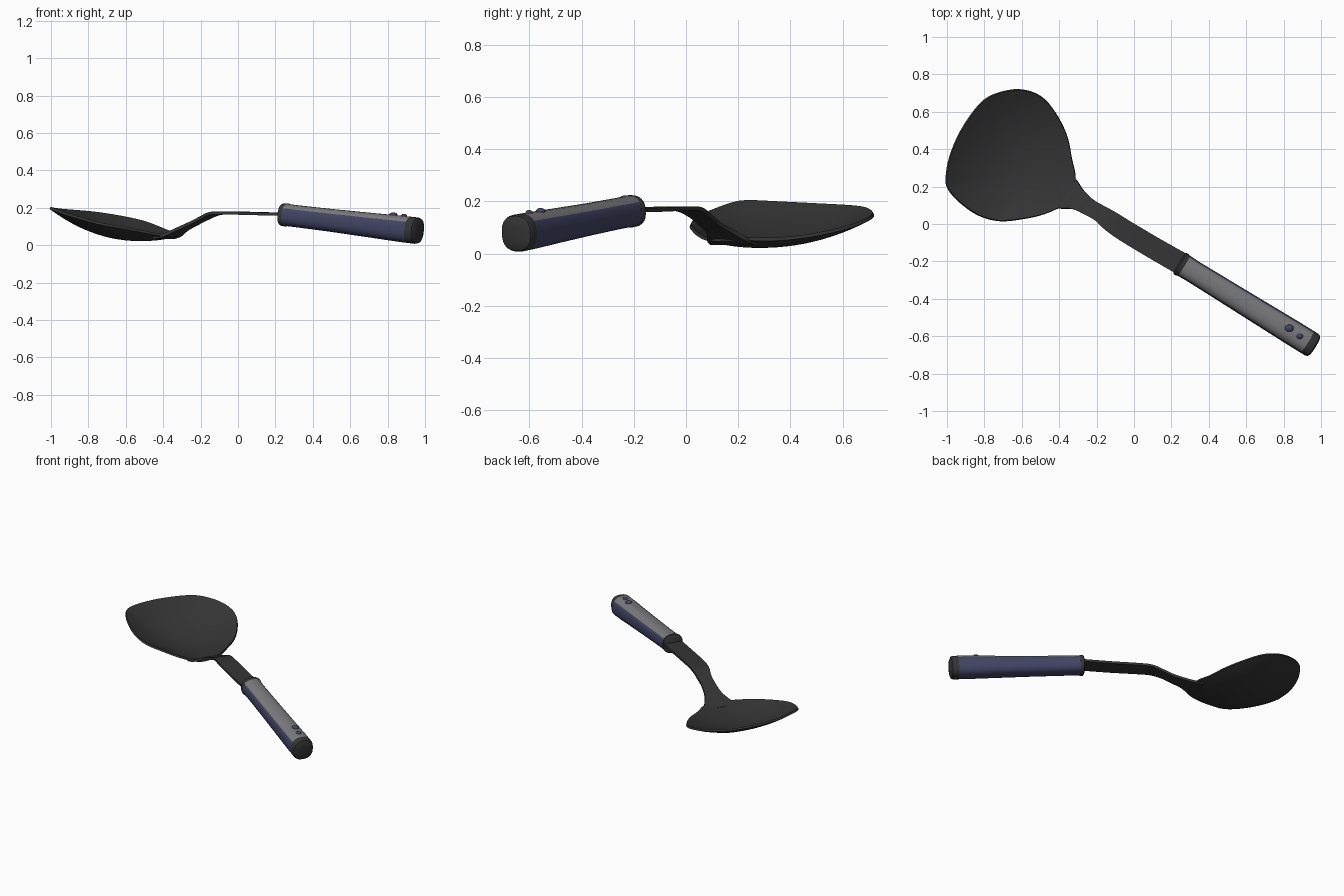
import bpy, bmesh, math
from mathutils import Vector

if "Cube" in bpy.data.objects:
    bpy.data.objects.remove(bpy.data.objects["Cube"])


def material(name, rgb):
    m = bpy.data.materials.new(name)
    m.diffuse_color = (*rgb, 1)
    m.use_nodes = True
    m.node_tree.nodes["Principled BSDF"].inputs["Base Color"].default_value = m.diffuse_color
    return m


BLACK = material("black_nylon", (0.035, 0.035, 0.035))
GREY = material("grey_grip", (0.2, 0.2, 0.21))
BLUE = material("navy_grip", (0.055, 0.06, 0.13))


def make(name, verts, faces, mats, thickness=0, offset=0):
    me = bpy.data.meshes.new(name)
    me.from_pydata(verts, [], faces)
    bm = bmesh.new()
    bm.from_mesh(me)
    bmesh.ops.recalc_face_normals(bm, faces=bm.faces)
    # open sheets must face upwards so that they thicken downwards
    if thickness and sum(f.normal.z for f in bm.faces) < 0:
        bmesh.ops.reverse_faces(bm, faces=bm.faces)
    bm.to_mesh(me)
    bm.free()
    ob = bpy.data.objects.new(name, me)
    bpy.context.collection.objects.link(ob)
    for m in mats:
        me.materials.append(m)
    bpy.ops.object.select_all(action='DESELECT')
    bpy.context.view_layer.objects.active = ob
    ob.select_set(True)
    if thickness:
        mod = ob.modifiers.new("thickness", 'SOLIDIFY')
        mod.thickness = thickness
        mod.offset = offset
        bpy.ops.object.modifier_apply(modifier=mod.name)
    bpy.ops.object.shade_smooth_by_angle(angle=math.radians(40))
    return ob


def spline(pts, steps, closed):
    """Catmull-Rom through points of any dimension."""
    n = len(pts)
    out = []
    for i in range(n if closed else n - 1):
        ids = [i - 1, i, i + 1, i + 2]
        ids = [k % n if closed else min(max(k, 0), n - 1) for k in ids]
        a, b, c, d = (pts[k] for k in ids)
        for s in range(steps):
            t = s / steps
            out.append([0.5 * (2 * q + (r - p) * t + (2 * p - 5 * q + 4 * r - u) * t * t
                        + (3 * q - p - 3 * r + u) * t ** 3) for p, q, r, u in zip(a, b, c, d)])
    if not closed:
        out.append(list(pts[-1]))
    return out


# Bowl: lopsided rim sinking to one low point
rim = spline([
    (-1.0, .25, .205), (-.98, .36, .2), (-.92, .5, .193), (-.82, .64, .185),
    (-.73, .695, .175), (-.61, .715, .155), (-.5, .68, .13), (-.42, .59, .1),
    (-.36, .47, .075), (-.335, .35, .062), (-.315, .24, .062), (-.35, .12, .06),
    (-.42, .08, .063), (-.5, .05, .078), (-.6, .03, .097), (-.72, .02, .118),
    (-.83, .05, .147), (-.93, .12, .177), (-.99, .19, .2)], 4, True)
low = (-.52, .28, .035)
n, rings = len(rim), 12
verts, faces = [low], []
for r in range(1, rings + 1):
    t = r / rings
    for x, y, z in rim:
        verts.append((low[0] + (x - low[0]) * t, low[1] + (y - low[1]) * t,
                      low[2] + (z - low[2]) * t ** 2.1))
for i in range(n):
    j = (i + 1) % n
    faces.append((0, 1 + i, 1 + j))
    for r in range(rings - 1):
        a, b = 1 + r * n, 1 + (r + 1) * n
        faces.append((a + i, b + i, b + j, a + j))
make("bowl", verts, faces, [BLACK], .013, -1)

# Neck: flat strip that flares into the bowl (x, y, z, half width)
side = Vector((.53, .85, 0)).normalized()
path = spline([
    (-.40, .185, .04, .105), (-.355, .16, .053, .09), (-.30, .13, .085, .058),
    (-.24, .09, .115, .046), (-.18, .055, .145, .046), (-.125, .015, .169, .055),
    (-.05, -.035, .173, .058), (.1, -.125, .169, .059), (.27, -.222, .166, .06)], 4, False)
verts, faces = [], []
for x, y, z, w in path:
    verts += [Vector((x, y, z)) + side * w * k for k in (-1, -.5, 0, .5, 1)]
for i in range(len(path) - 1):
    for k in range(4):
        a = i * 5 + k
        faces.append((a, a + 1, a + 6, a + 5))
make("neck", verts, faces, [BLACK], .016, 0)

# Handle: rounded-square sections lofted along a sloping axis
A, B = Vector((.25, -.213, .163)), Vector((.96, -.651, .077))
axis = (B - A).normalized()
across = axis.cross(Vector((0, 0, 1))).normalized()
up = across.cross(axis)
SEG = 32


def loft(name, stations, mats):
    """stations: (position along axis, half width, half height)"""
    verts = []
    for t, w, h in stations:
        c = A.lerp(B, t)
        for i in range(SEG):
            q = math.tau * i / SEG
            cx, sy = math.cos(q), math.sin(q)
            verts.append(c + across * w * math.copysign(abs(cx) ** .8, cx)
                         + up * h * math.copysign(abs(sy) ** .8, sy))
    faces = [tuple(range(SEG)), tuple(range((len(stations) - 1) * SEG, len(stations) * SEG))]
    for r in range(len(stations) - 1):
        for i in range(SEG):
            j = (i + 1) % SEG
            faces.append((r * SEG + i, r * SEG + j, (r + 1) * SEG + j, (r + 1) * SEG + i))
    return make(name, verts, faces, mats)


loft("handle_collar", [(-.012, .058, .054), (-.006, .066, .061), (.012, .067, .062),
                       (.02, .063, .059)], [BLACK])
grip = loft("handle_grip", [(.012, .063, .059), (.1, .061, .059), (.35, .063, .061),
                            (.65, .066, .066), (.85, .068, .07), (.955, .068, .071)], [BLUE, GREY])
for f in grip.data.polygons:
    if f.normal.z > .5:
        f.material_index = 1
loft("handle_end_cap", [(.95, .068, .071), (.985, .068, .071), (1.0, .064, .067),
                        (1.008, .052, .055), (1.012, .025, .028)], [BLACK])

# Two small raised studs on top of the handle end
for k, (t, off, r) in enumerate([(.80, -.012, .024), (.885, -.004, .018)]):
    bpy.ops.mesh.primitive_uv_sphere_add(segments=16, ring_count=8, radius=1,
                                         location=A.lerp(B, t) + across * off + up * .068)
    stud = bpy.context.object
    stud.name = f"handle_stud_{k + 1}"
    stud.scale = (r, r * .8, .013)
    stud.data.materials.append(BLUE)
    bpy.ops.object.shade_smooth_by_angle(angle=math.radians(40))
